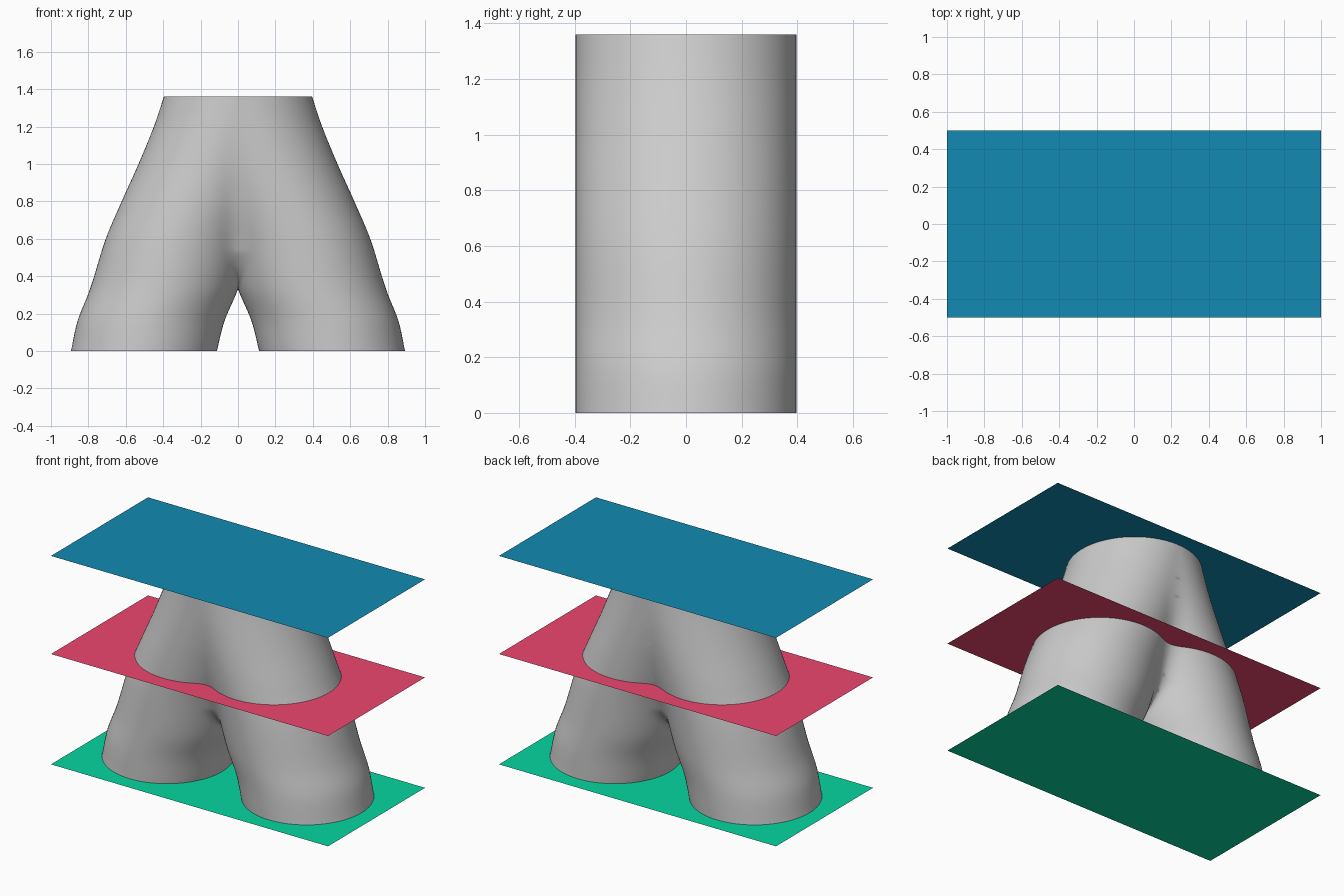
import bpy, bmesh, math

if "Cube" in bpy.data.objects:
    bpy.data.objects.remove(bpy.data.objects["Cube"])

TOP, CROTCH = 1.36, 0.33
# (height, leg centre offset from the middle)
PATH = [(0, .503), (.16, .465), (.33, .396), (.6, .311), (.8, .226),
        (1.0, .136), (1.2, .054), (TOP, 0)]


def slope(i):
    a, b = PATH[max(i - 1, 0)], PATH[min(i + 1, len(PATH) - 1)]
    return (b[1] - a[1]) / (b[0] - a[0])


def centre(z):
    i = max(k for k in range(len(PATH) - 1) if PATH[k][0] <= z)
    (z0, c0), (z1, c1) = PATH[i], PATH[i + 1]
    h = z1 - z0
    t = (z - z0) / h
    return (c0 * (1 + 2 * t) * (1 - t) ** 2 + slope(i) * h * t * (1 - t) ** 2
            + c1 * t * t * (3 - 2 * t) - slope(i + 1) * h * t * t * (1 - t))


def half_width(z):
    return .39 + .006 * min(1, z / CROTCH)


def finish(name, bm):
    me = bpy.data.meshes.new(name)
    bm.to_mesh(me)
    bm.free()
    ob = bpy.data.objects.new(name, me)
    bpy.context.collection.objects.link(ob)
    return ob


def smooth(ob, angle=40):
    bpy.ops.object.select_all(action='DESELECT')
    ob.select_set(True)
    bpy.context.view_layer.objects.active = ob
    bpy.ops.object.shade_smooth_by_angle(angle=math.radians(angle))


def loft(bm, rings):
    for a, b in zip(rings, rings[1:]):
        n = len(a)
        for i in range(n):
            j = (i + 1) % n
            bm.faces.new((a[i], a[j], b[j], b[i]))


# branching tube: one leg cut at the middle, crease softened, then mirrored
bm = bmesh.new()
N, ROWS, RY = 96, 80, .398
rings = []
for k in range(ROWS + 1):
    z = TOP * k / ROWS
    rings.append([bm.verts.new((centre(z) + half_width(z) * math.cos(2 * math.pi * i / N),
                                RY * math.sin(2 * math.pi * i / N), z)) for i in range(N)])
loft(bm, rings)
bmesh.ops.bisect_plane(bm, geom=bm.verts[:] + bm.edges[:] + bm.faces[:], dist=1e-5,
                       plane_co=(0, 0, 0), plane_no=(1, 0, 0), clear_inner=True)
for v in bm.verts:
    x, y, z = v.co
    s = min(.08, .4 * (z - CROTCH))
    if s > 0 and x < s and z < TOP - .01:
        soft = (x * x + s * s) / (2 * s)
        u = min(1, abs(centre(z) - soft) / half_width(z))
        v.co.y = math.copysign(max(abs(y), RY * math.sqrt(1 - u * u)), y)
tube = finish("branching_tube", bm)
mirror = tube.modifiers.new("mirror", 'MIRROR')
mirror.merge_threshold = .002
smooth(tube, 60)

# small dome inside the right leg
bm = bmesh.new()
rings = []
for k in range(13):
    a = math.pi / 2 * k / 12.3
    rings.append([bm.verts.new((.5 + .09 * math.cos(a) * math.cos(2 * math.pi * i / 48),
                                .09 * math.cos(a) * math.sin(2 * math.pi * i / 48),
                                .2 * math.sin(a))) for i in range(48)])
loft(bm, rings)
bm.faces.new(rings[-1])
smooth(finish("inner_dome", bm))


# three coloured slicing sheets
for name, z, colour in (("bottom_sheet", 0, (.002, .672, .352, 1)),
                        ("middle_sheet", .72, (.863, .063, .159, 1)),
                        ("top_sheet", TOP, (.006, .254, .445, 1))):
    bm = bmesh.new()
    bm.faces.new([bm.verts.new((x, y, z)) for x, y in ((-1, -.5), (1, -.5), (1, .5), (-1, .5))])
    sheet = finish(name, bm)
    mat = bpy.data.materials.new(name + "_colour")
    mat.diffuse_color = colour
    mat.use_nodes = True
    mat.node_tree.nodes["Principled BSDF"].inputs["Base Color"].default_value = mat.diffuse_color
    sheet.data.materials.append(mat)
